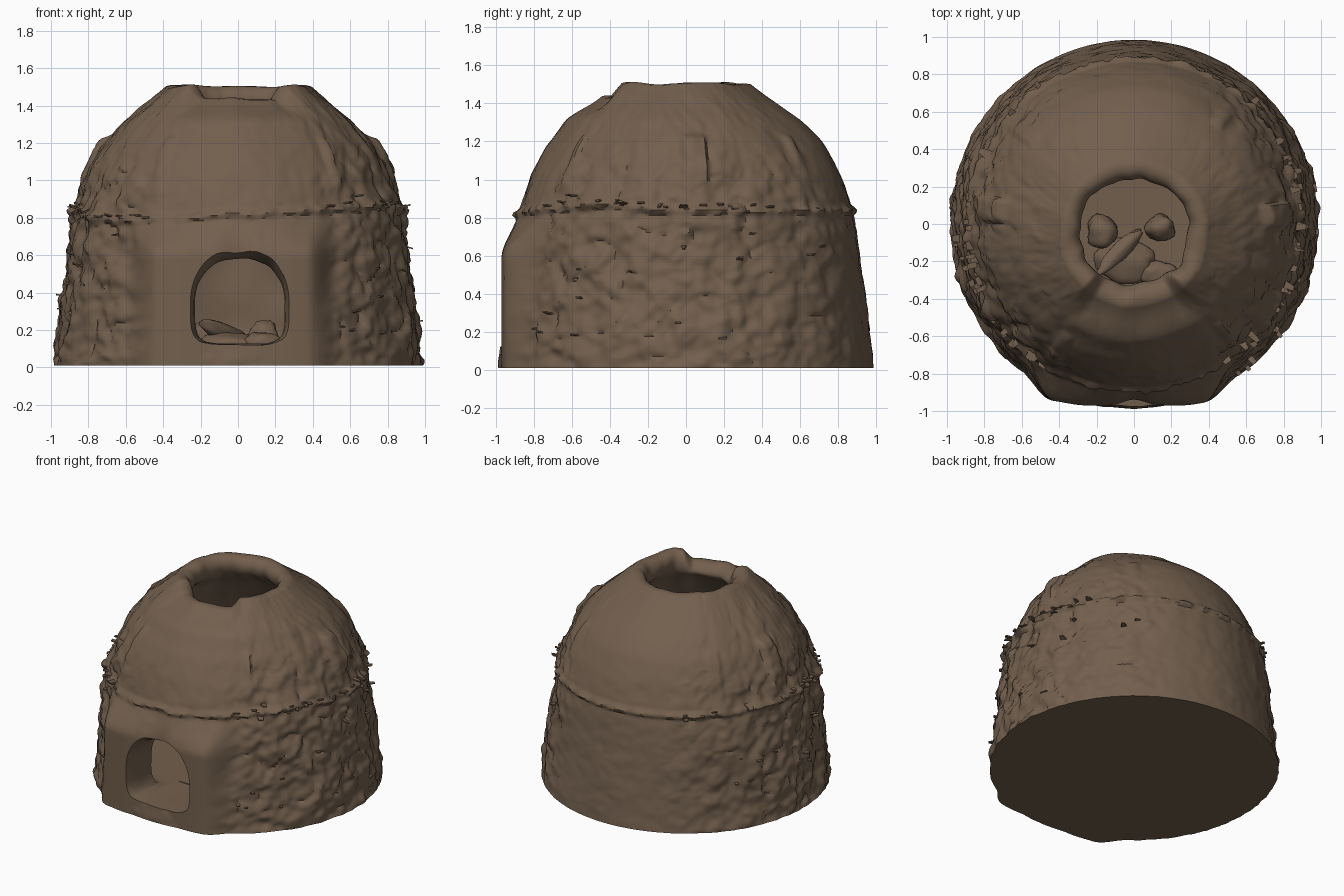
import bpy, bmesh, math, random
from mathutils import Vector, noise

random.seed(4)
if "Cube" in bpy.data.objects:
    bpy.data.objects.remove(bpy.data.objects["Cube"])

clay = bpy.data.materials.new("brown clay")
clay.use_nodes = True
COLOR = (0.17, 0.115, 0.075, 1)
clay.diffuse_color = COLOR
bsdf = clay.node_tree.nodes["Principled BSDF"]
bsdf.inputs["Base Color"].default_value = COLOR
bsdf.inputs["Roughness"].default_value = 0.9


def make(name, bm):
    bmesh.ops.recalc_face_normals(bm, faces=bm.faces)
    mesh = bpy.data.meshes.new(name)
    bm.to_mesh(mesh)
    bm.free()
    ob = bpy.data.objects.new(name, mesh)
    bpy.context.collection.objects.link(ob)
    mesh.materials.append(clay)
    return ob


def smooth(ob, angle=40):
    bpy.ops.object.select_all(action='DESELECT')
    ob.select_set(True)
    bpy.context.view_layer.objects.active = ob
    bpy.ops.object.shade_smooth_by_angle(angle=math.radians(angle))


def step(lo, hi, v):
    t = min(max((v - lo) / (hi - lo), 0), 1)
    return t * t * (3 - 2 * t)


def resample(points, count):
    """Even spacing along a polyline, then softened corners."""
    pts = [Vector(p) for p in points]
    lens = [(b - a).length for a, b in zip(pts, pts[1:])]
    out = []
    for i in range(count + 1):
        d, k = sum(lens) * i / count, 0
        while k < len(lens) - 1 and d > lens[k]:
            d -= lens[k]
            k += 1
        out.append(pts[k].lerp(pts[k + 1], min(d / lens[k], 1)))
    for _ in range(4):
        out = out[:1] + [(a + b * 2 + c) / 4 for a, b, c in zip(out, out[1:], out[2:])] + out[-1:]
    return out


def loft(bm, rings):
    for low, high in zip(rings, rings[1:]):
        n = len(low)
        for i in range(n):
            bm.faces.new((low[i], low[(i + 1) % n], high[(i + 1) % n], high[i]))


def seam_height(a):
    return 0.84 + 0.05 * math.cos(a) * step(0.1, 0.7, -math.sin(a)) - 0.02 * step(0.3, 1, -math.sin(a)) \
        + 0.012 * noise.noise((math.cos(a) * 4, math.sin(a) * 4, 3))


# Angles of the raised upright strips on the dome, with their half widths
STRIPS = [(0.06, 0.07), (math.pi - 0.1, 0.07), (math.radians(-121), 0.03), (math.radians(50), 0.03),
          (math.radians(140), 0.04), (math.radians(-50), 0.02)]


def weathering(a, z):
    """Outward offset of the clay at an angle and height."""
    p = Vector((math.cos(a), math.sin(a), z))
    rough = 0.25 + 0.75 * step(0.35, 0.75, abs(math.cos(a)))
    if math.sin(a) > 0.4:
        rough *= 0.7
    rough *= 1 - 0.6 * step(0.85, 1.3, z)
    off = 0.012 * noise.noise(p * 2.5)
    off += 0.03 * rough * noise.noise(p * 7) + 0.02 * rough * noise.noise(p * 16)
    off += 0.035 * rough * max(noise.noise(Vector((p.x * 9, p.y * 9, z * 16))) - 0.3, 0)
    crack = abs(noise.noise(p * 4 + Vector((8, 2, 5))))
    off -= 0.015 * rough * (1 - step(0, 0.04, crack))
    # Ledge where the dome meets the wall
    dz = abs(z - seam_height(a))
    off += (0.02 + 0.02 * noise.noise(p * 22)) * (1 - step(0.006, 0.03, dz))
    # Upright strips
    for angle, half in STRIPS:
        d = abs((a - angle + math.pi) % math.tau - math.pi)
        mask = (1 - step(half, half + 0.025, d)) * step(0.82, 0.9, z) * (1 - step(1.22, 1.245, z))
        off += (0.04 if half > 0.05 else 0.018) * mask * step(0.8, 1.2, z)
    return off * step(-0.02, 0.06, z) * (1 - step(1.38, 1.46, z) * 0.5)


# Hollow dome: outer wall, rolled rim of the smoke hole, inner wall and floor
outer = resample([(0.985, 0.01), (0.975, 0.1), (0.95, 0.3), (0.925, 0.5), (0.895, 0.75), (0.865, 0.88),
                  (0.81, 1.03), (0.73, 1.18), (0.62, 1.31), (0.5, 1.41), (0.39, 1.5)], 110)
inner = resample([(0.39, 1.5), (0.35, 1.525), (0.31, 1.51), (0.275, 1.45), (0.29, 1.37), (0.45, 1.25),
                  (0.62, 1.0), (0.71, 0.7), (0.74, 0.4), (0.74, 0.13), (0.02, 0.12)], 70)
SIDES = 288
bm = bmesh.new()
rings = []
for k, (r, z) in enumerate(outer + inner[1:]):
    ring = []
    for i in range(SIDES):
        a = math.tau * i / SIDES
        c, s = math.cos(a), math.sin(a)
        if k < len(outer):
            rr = r + weathering(a, z)
        else:
            rr = r + 0.025 * noise.noise((c * 3, s * 3, z * 4)) * step(0.1, 0.3, r)
        zz = z
        top = step(1.3, 1.5, z)
        if top:
            front = step(0.72, 0.86, -s)
            zz -= top * (0.065 * front - 0.02 * noise.noise((c * 2, s * 2, 9)))
            rr *= 1 + 0.03 * top * noise.noise((c * 3, s * 3, 6))
        x, y = c * rr, s * rr - 0.05 * step(1.2, 1.5, z)
        # Thick surround standing forward around the doorway
        if k < len(outer) and s < 0:
            mask = (1 - step(0.4, 0.56, abs(x + 0.03))) * (1 - step(0.58, 0.82, z))
            face = -0.97 + 0.03 * (1 - step(0, 0.12, abs(x))) + 0.03 * step(0.25, 0.5, abs(x))
            y += (min(face, y) - y) * mask
        ring.append(bm.verts.new((x, y, zz)))
    rings.append(ring)
loft(bm, rings)
bm.faces.new(rings[0])
bm.faces.new(rings[-1])
oven = make("clay_dome", bm)

# Arched doorway, flared at its mouth
bm = bmesh.new()
rings = []
for y, grow in ((-1.15, 1.34), (-1.0, 1.22), (-0.95, 1.13), (-0.9, 1.04), (-0.84, 1.0), (-0.55, 1.0)):
    ring = []
    for i in range(48):
        a = math.tau * i / 48
        c, s = math.cos(a), math.sin(a)
        power = 0.8 if s > 0 else 0.4
        x = 0.24 * math.copysign(abs(c) ** power, c)
        h = 0.23 * s if s > 0 else -0.225 * abs(s) ** power
        lift = 1 + (grow - 1) * (1.3 if s > 0 else 0.1)
        x *= 1 + (grow - 1) * 0.6
        ring.append(bm.verts.new((x + 0.01, y, 0.35 + h * lift + 0.008 * noise.noise((c * 3, s * 3, y)))))
    rings.append(ring)
loft(bm, rings)
bm.faces.new(rings[0])
bm.faces.new(rings[-1])
cutter = make("doorway_cutter", bm)
cutter.hide_render = True
cut = oven.modifiers.new("doorway", 'BOOLEAN')
cut.operation, cut.object, cut.solver = 'DIFFERENCE', cutter, 'EXACT'
bpy.context.view_layer.objects.active = oven
bpy.ops.object.modifier_apply(modifier=cut.name)
bpy.data.objects.remove(cutter)
smooth(oven, 50)


# Lumps and a fallen log on the floor inside
def lump(name, place, size, turn=0):
    bm = bmesh.new()
    bmesh.ops.create_icosphere(bm, subdivisions=3, radius=1)
    for v in bm.verts:
        v.co *= 1 + 0.25 * noise.noise(v.co * 1.5 + Vector(place) * 9)
        v.co = Vector([v.co[i] * size[i] for i in range(3)])
    ob = make(name, bm)
    ob.location = place
    ob.rotation_euler = (0, 0.25 if turn else 0, turn)
    smooth(ob, 60)


lump("left_stone", (-0.17, -0.04, 0.15), (0.08, 0.09, 0.1))
lump("right_stone", (0.14, -0.02, 0.15), (0.08, 0.07, 0.1))
lump("front_stone", (0.13, -0.27, 0.13), (0.1, 0.07, 0.06))
lump("ash_heap", (-0.05, -0.2, 0.12), (0.16, 0.12, 0.06))
lump("fallen_log", (-0.08, -0.15, 0.19), (0.17, 0.045, 0.045), 0.8)

# Ragged flakes of clay peeling off the ledge and the wall
bm = bmesh.new()
for n in range(90):
    a = random.choice((0, math.pi)) + random.uniform(-1.0, 1.0)
    z = seam_height(a) + random.gauss(0, 0.015) if n < 60 else random.uniform(0.15, 0.75)
    r = 0.895 + 0.09 * (0.84 - z) / 0.8
    d = Vector((math.cos(a), math.sin(a), 0))
    side = Vector((-d.y, d.x, 0))
    w, reach = random.uniform(0.012, 0.03), random.uniform(0.0, 0.03)
    base = d * (r - 0.04) + Vector((0, 0, z))
    tip = d * (r + reach) + Vector((0, 0, z + random.uniform(-0.025, 0.02)))
    corners = [base - side * w, base + side * w, tip + side * w * random.random(), tip - side * w * 0.7]
    thick = Vector((0, 0, 0.008))
    loft(bm, [[bm.verts.new(p) for p in corners], [bm.verts.new(p + thick) for p in corners]])
    bm.verts.ensure_lookup_table()
    bm.faces.new(bm.verts[-8:-4])
    bm.faces.new(bm.verts[-4:])
make("clay_flakes", bm)
